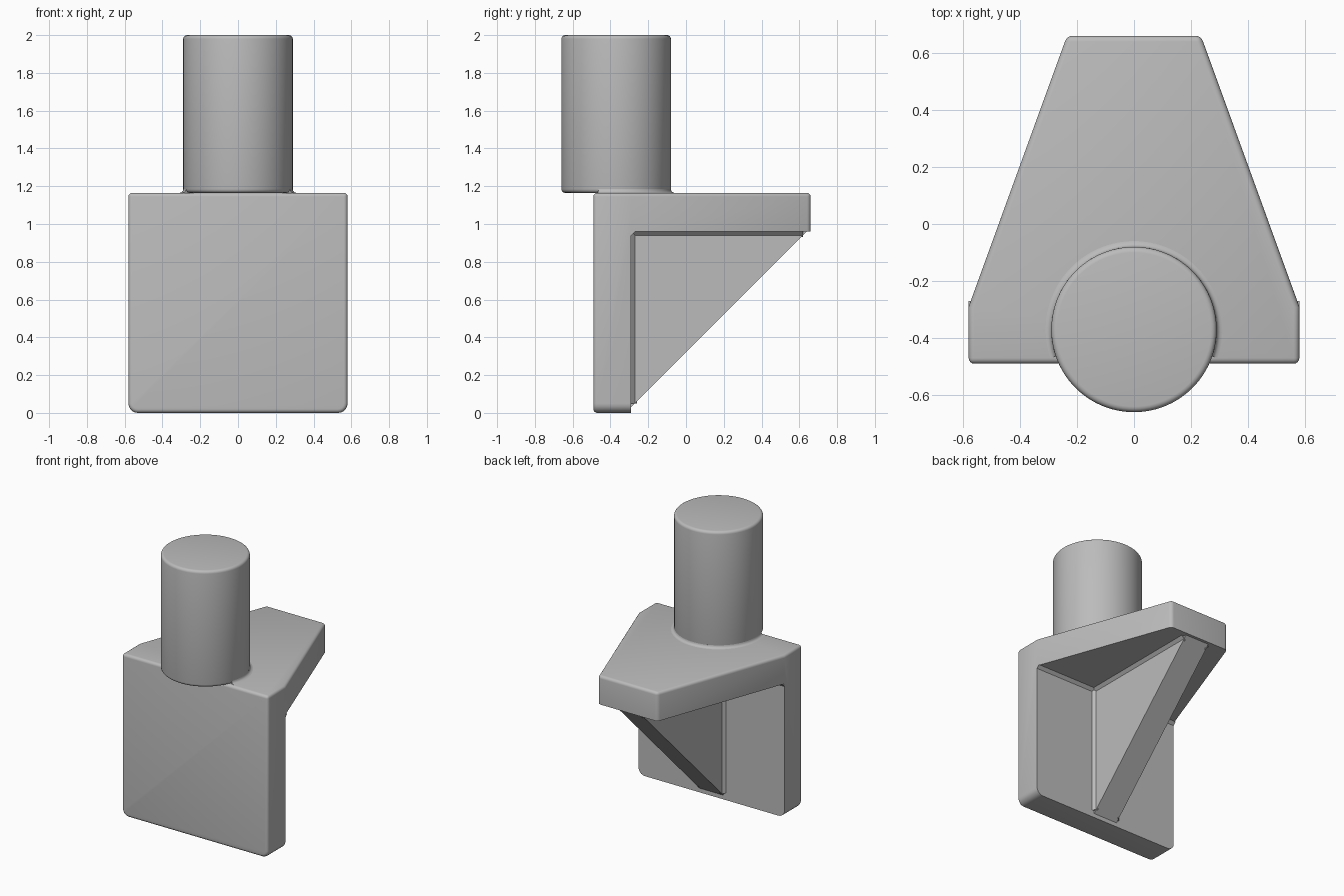
import bpy, bmesh, math
from mathutils import Vector, Matrix

cube = bpy.data.objects.get("Cube")
if cube:
    bpy.data.objects.remove(cube, do_unlink=True)

GREY = (0.5, 0.5, 0.5, 1)
grey = bpy.data.materials.new("plain grey")
grey.use_nodes = True
grey.diffuse_color = GREY
grey.node_tree.nodes["Principled BSDF"].inputs["Base Color"].default_value = GREY

HALF, FRONT, INNER, BACK = 0.58, -0.49, -0.29, 0.66
TOP, UNDER, SOFT = 1.165, 0.96, 0.02
RIB = 0.095


def finish(bm, name):
    bmesh.ops.recalc_face_normals(bm, faces=bm.faces)
    mesh = bpy.data.meshes.new(name)
    bm.to_mesh(mesh)
    bm.free()
    mesh.materials.append(grey)
    ob = bpy.data.objects.new(name, mesh)
    bpy.context.collection.objects.link(ob)
    bpy.ops.object.select_all(action='DESELECT')
    ob.select_set(True)
    bpy.context.view_layer.objects.active = ob
    bpy.ops.object.shade_smooth_by_angle(angle=math.radians(32))
    return ob


def bevel(bm, rule, size, segments=4):
    edges = [e for e in bm.edges if rule(*(v.co for v in e.verts))]
    bmesh.ops.bevel(bm, geom=edges, offset=size, segments=segments,
                    profile=0.5, affect='EDGES', clamp_overlap=True)


def both(axis, value):
    return lambda a, b: abs(a[axis] - value) < 1e-4 and abs(b[axis] - value) < 1e-4


# Wall and tapered shelf, one solid
bm = bmesh.new()
rows = [[bm.verts.new((s * x, y, UNDER)) for s in (-1, 1)]
        for x, y in ((HALF, FRONT), (HALF, INNER), (0.235, BACK))]
for r, q in zip(rows, rows[1:]):
    bm.faces.new((r[0], r[1], q[1], q[0]))
wall_face = bm.faces[:][0]
lower = bm.faces[:]
up = bmesh.ops.extrude_face_region(bm, geom=lower, use_keep_orig=True)
bmesh.ops.translate(bm, verts=[g for g in up["geom"] if isinstance(g, bmesh.types.BMVert)],
                    vec=(0, 0, TOP - UNDER))
down = bmesh.ops.extrude_face_region(bm, geom=[wall_face])
bmesh.ops.translate(bm, verts=[g for g in down["geom"] if isinstance(g, bmesh.types.BMVert)],
                    vec=(0, 0, -UNDER))
if wall_face.is_valid:
    bm.faces.remove(wall_face)
bmesh.ops.dissolve_limit(bm, angle_limit=0.01, verts=bm.verts, edges=bm.edges)

# Rounded bottom corners, then softened front, top and back edges
bevel(bm, lambda a, b: abs(a.z) < 1e-4 and abs(b.z) < 1e-4 and abs(a.x - b.x) < 1e-4, 0.05, 5)
front, top, back = both(1, FRONT), both(2, TOP), both(1, BACK)
bevel(bm, lambda a, b: front(a, b) or top(a, b)
      or (back(a, b) and abs(a.z - b.z) > 0.1), SOFT)
finish(bm, "wall_and_shelf")


# Convex solid around a few points
def hull(points, name):
    bm = bmesh.new()
    for p in points:
        bm.verts.new(p)
    bmesh.ops.convex_hull(bm, input=bm.verts)
    return finish(bm, name)


# Triangular rib under the shelf
sink = 0.01
hull([(s * RIB, y, z) for s in (-1, 1)
      for y, z in ((INNER, 0.03), (INNER - sink, 0.03), (INNER - sink, UNDER + sink),
                   (0.64, UNDER + sink), (0.64, UNDER))], "rib")

# Small coves where the rib meets the wall and the shelf
for side, label in ((-1, "right"), (1, "left")):
    x0, x1 = side * (RIB - sink), side * (RIB + SOFT)
    hull([(x, y, z) for z in (0.05, UNDER)
          for x, y in ((x0, INNER), (x1, INNER), (x0, INNER + SOFT + sink))],
         label + "_wall_cove")
    hull([(x, y, z) for y in (INNER, 0.62)
          for x, z in ((x0, UNDER), (x1, UNDER), (x0, UNDER - SOFT - sink))],
         label + "_shelf_cove")
    # Cove in the corner between wall and shelf
    hull([(x, y, z) for x in (side * RIB, side * HALF)
          for y, z in ((INNER, UNDER), (INNER + SOFT, UNDER), (INNER, UNDER - SOFT))],
         label + "_corner_cove")

# Round peg with softened ends
RADIUS, PEG_Y, HEIGHT = 0.29, -0.37, 2.0
bm = bmesh.new()
bmesh.ops.create_cone(bm, cap_ends=True, segments=96, radius1=RADIUS, radius2=RADIUS,
                      depth=HEIGHT - TOP,
                      matrix=Matrix.Translation((0, PEG_Y, (HEIGHT + TOP) / 2)))
bevel(bm, lambda a, b: abs(a.z - b.z) < 1e-4, SOFT)
finish(bm, "peg")

# Cove around the peg, only where it stands on the shelf
bm = bmesh.new()
profile = [(RADIUS - 0.03, TOP - 0.003), (RADIUS + SOFT, TOP - 0.003)]
for i in range(5):
    t = math.radians(90 * i / 4)
    profile.append((RADIUS + SOFT * (1 - math.sin(t)), TOP + SOFT * (1 - math.cos(t))))
profile.append((RADIUS - 0.03, TOP + SOFT))
start = math.asin((FRONT + SOFT - PEG_Y) / (RADIUS + SOFT))
centre = Vector((0, PEG_Y, 0))
turn = Matrix.Rotation(start, 3, 'Z')
face = bm.faces.new([bm.verts.new(centre + turn @ Vector((r, 0, z))) for r, z in profile])
bmesh.ops.spin(bm, geom=[face], cent=centre, axis=(0, 0, 1),
               angle=math.pi - 2 * start, steps=64)
finish(bm, "peg_cove")
